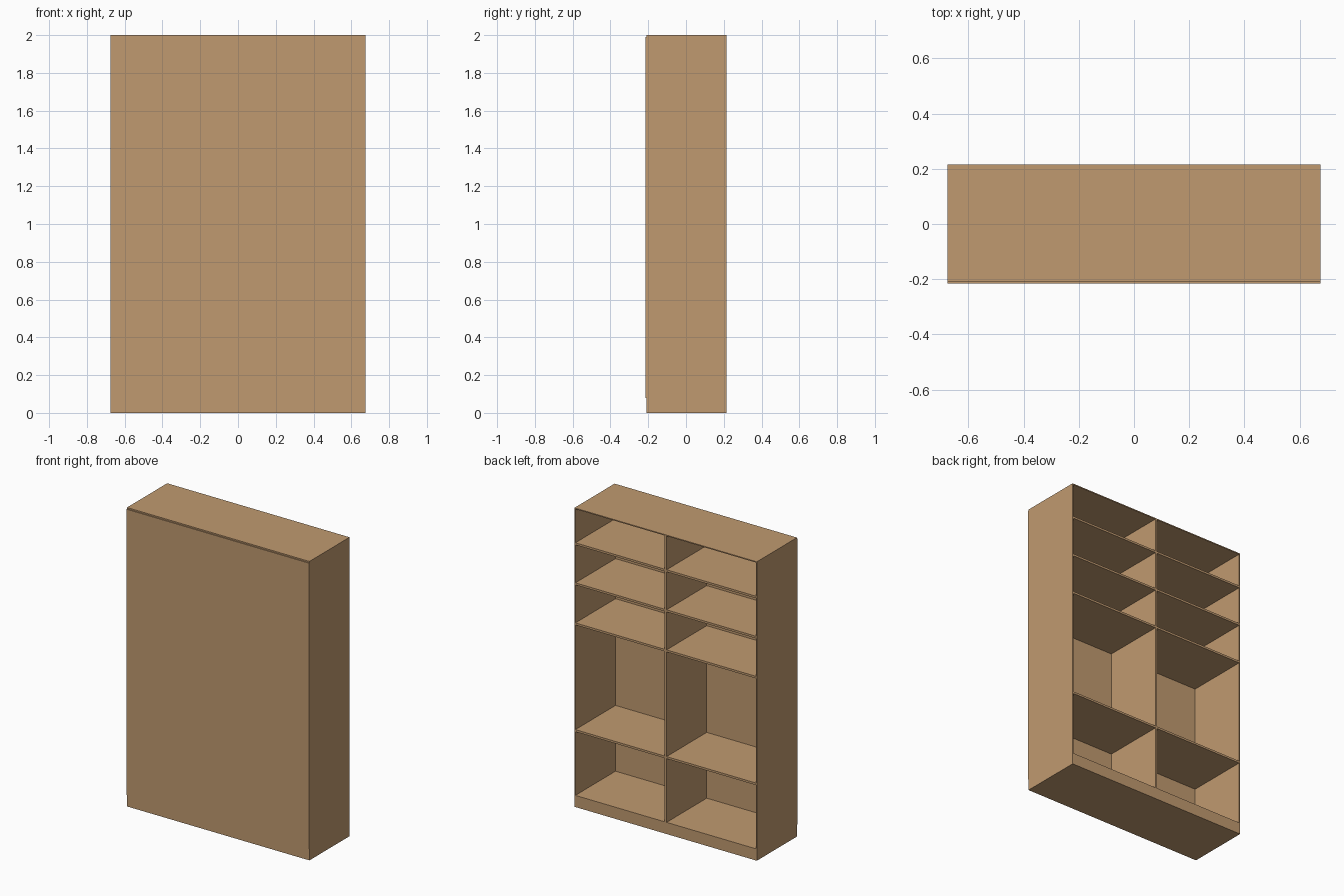
import bpy

if "Cube" in bpy.data.objects:
    bpy.data.objects.remove(bpy.data.objects["Cube"])

# One wood colour for the whole cabinet
wood = bpy.data.materials.new("light_wood")
wood.diffuse_color = (0.527, 0.323, 0.162, 1.0)
wood.use_nodes = True
wood.node_tree.nodes["Principled BSDF"].inputs["Base Color"].default_value = wood.diffuse_color

W, D, H = 0.675, 0.215, 2.0      # half width, half depth, height
SIDE, BOARD = 0.007, 0.014       # outer skin and inner board thickness
PLINTH = 0.078
FRONT = -D + 0.006               # carcass front, behind the thin front panel


def box(name, x0, x1, y0, y1, z0, z1):
    bpy.ops.mesh.primitive_cube_add(
        size=1, location=((x0 + x1) / 2, (y0 + y1) / 2, (z0 + z1) / 2))
    ob = bpy.context.object
    ob.name = name
    ob.scale = (x1 - x0, y1 - y0, z1 - z0)
    bpy.ops.object.transform_apply(location=False, rotation=False, scale=True)
    ob.data.materials.append(wood)
    return ob


# Carcass: solid plinth, top board and thin closed front
box("plinth", -W, W, FRONT, D, 0, PLINTH)
box("top_board", -W, W, FRONT, D, H - SIDE, H)
box("front_panel", -W, W, -D, FRONT, PLINTH, H - 0.009)
# slim strip closing the gap above the front panel
box("front_top_rail", -W + SIDE, W - SIDE, FRONT, FRONT + 0.004, H - 0.02, H - SIDE)

# Centre divider
box("divider", -BOARD / 2, BOARD / 2, FRONT, D, PLINTH, H - SIDE)

# Side boards and the shelves of each bay
for label, s in (("left", -1), ("right", 1)):
    a, b = sorted((s * W, s * (W - SIDE)))
    box(label + "_side", a, b, FRONT, D, PLINTH, H - SIDE)
    a, b = sorted((s * BOARD / 2, s * (W - SIDE)))
    for i, top in enumerate((0.518, 1.232, 1.50, 1.768)):
        box(f"{label}_shelf_{i + 1}", a, b, FRONT, D, top - BOARD, top)
